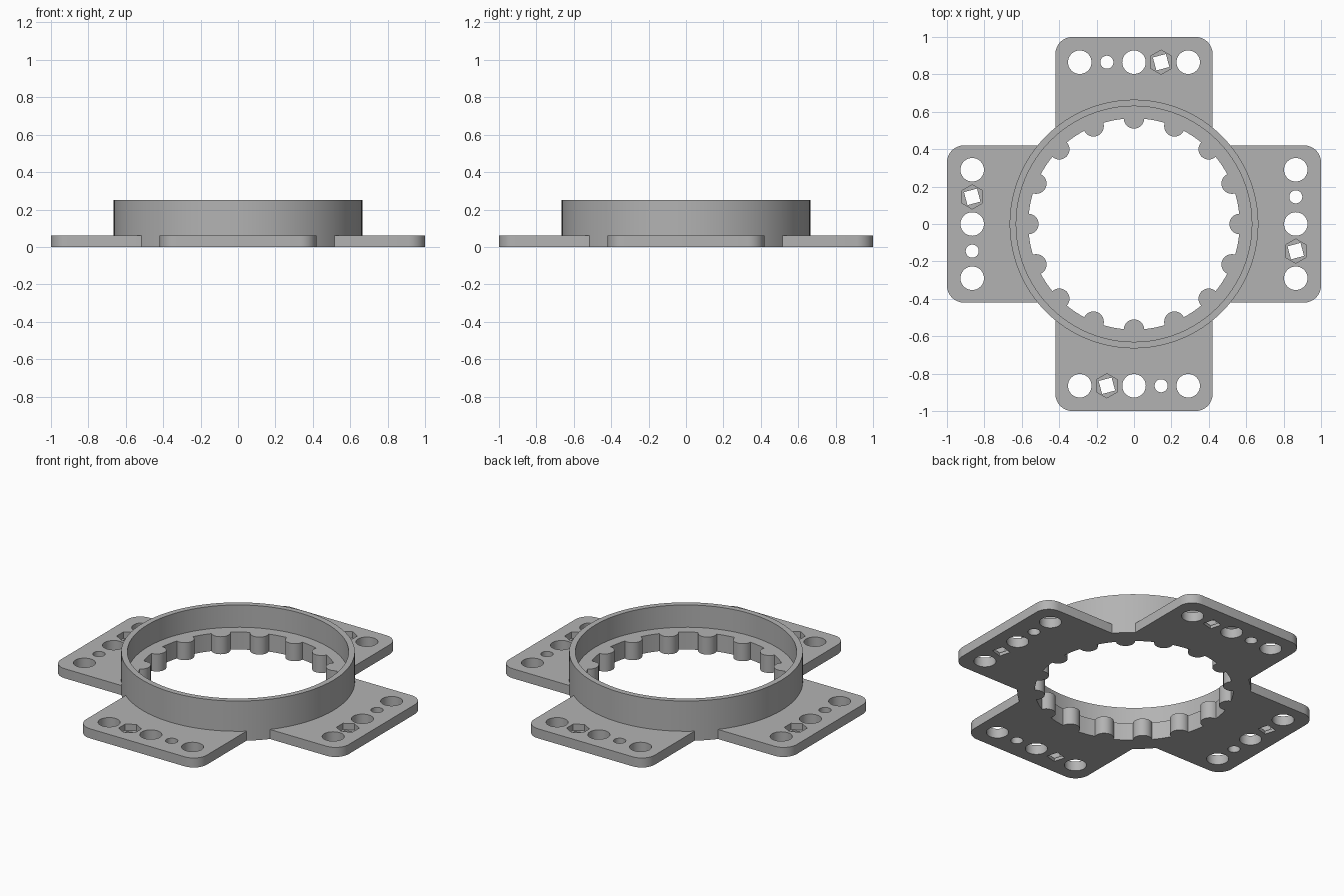
import bpy, bmesh, math
from math import pi, sin, cos, radians

if "Cube" in bpy.data.objects:
    bpy.data.objects.remove(bpy.data.objects["Cube"])

FLANGE_H, RING_H, LIP_H = 0.06, 0.25, 0.11
RING_R, WELL_R, LIP_R = 0.665, 0.63, 0.565
ARM_W, CORNER_R, TOOTH_R = 0.42, 0.09, 0.055

grey = bpy.data.materials.new("plain grey")
grey.diffuse_color = (0.45, 0.45, 0.45, 1)
grey.use_nodes = True
grey.node_tree.nodes["Principled BSDF"].inputs["Base Color"].default_value = grey.diffuse_color


def circle(r, n, cx=0, cy=0, start=0):
    return [(cx + r * cos(start + 2 * pi * i / n), cy + r * sin(start + 2 * pi * i / n))
            for i in range(n)]


def turn(p, quarter):
    for _ in range(quarter):
        p = (-p[1], p[0])
    return p


def prisms(name, outlines, z0, z1):
    """One object holding an upright prism for every outline."""
    bm = bmesh.new()
    for outline in outlines:
        face = bm.faces.new([bm.verts.new((x, y, z0)) for x, y in outline])
        top = bmesh.ops.extrude_face_region(bm, geom=[face])["geom"]
        bmesh.ops.translate(bm, vec=(0, 0, z1 - z0),
                            verts=[v for v in top if isinstance(v, bmesh.types.BMVert)])
    bmesh.ops.recalc_face_normals(bm, faces=bm.faces)
    mesh = bpy.data.meshes.new(name)
    bm.to_mesh(mesh)
    bm.free()
    mesh.materials.append(grey)
    obj = bpy.data.objects.new(name, mesh)
    bpy.context.collection.objects.link(obj)
    return obj


def combine(body, tool, operation):
    """Apply a boolean to the body and remove the tool."""
    tool.hide_render = True
    mod = body.modifiers.new("bool", 'BOOLEAN')
    mod.operation, mod.solver, mod.object = operation, 'EXACT', tool
    bpy.context.view_layer.objects.active = body
    bpy.ops.object.modifier_apply(modifier=mod.name)
    bpy.data.objects.remove(tool)


# Cross-shaped flange: each arm end has two rounded corners, then an inner corner
cross = []
for q in range(4):
    arm = []
    for side, a0 in ((-1, -90), (1, 0)):
        for i in range(9):
            a = radians(a0 + 90 * i / 8)
            arm.append((1 - CORNER_R + CORNER_R * cos(a),
                        side * (ARM_W - CORNER_R) + CORNER_R * sin(a)))
    arm.append((ARM_W, ARM_W))
    cross += [turn(p, q) for p in arm]
body = prisms("mounting_flange_with_ring", [cross], 0, FLANGE_H)

# Raised ring with a wide well above the lip
combine(body, prisms("ring", [circle(RING_R, 96)], 0, RING_H), 'UNION')
combine(body, prisms("well", [circle(WELL_R, 96)], LIP_H, RING_H + 0.1), 'DIFFERENCE')

# Toothed opening: sixteen round teeth point inwards
opening = []
limit = math.acos(TOOTH_R / (2 * LIP_R))
edge = 2 * math.asin(TOOTH_R / (2 * LIP_R))
for k in range(16):
    a = k * pi / 8
    cx, cy = LIP_R * cos(a), LIP_R * sin(a)
    for i in range(13):
        f = a + pi + limit * (1 - i / 6)
        opening.append((cx + TOOTH_R * cos(f), cy + TOOTH_R * sin(f)))
    for i in range(1, 4):
        g = a + edge + (pi / 8 - 2 * edge) * i / 4
        opening.append((LIP_R * cos(g), LIP_R * sin(g)))
combine(body, prisms("opening", [opening], -0.1, RING_H + 0.1), 'DIFFERENCE')

# Bolt holes in every arm, with one hexagonal nut pocket each
holes, pockets = [], []
for q in range(4):
    for y, r, n in ((-0.29, 0.063, 32), (0, 0.063, 32), (0.29, 0.063, 32),
                    (0.145, 0.035, 24), (-0.145, 0.051, 4)):
        cx, cy = turn((0.865, y), q)
        holes.append(circle(r, n, cx, cy, radians(60)))
        if n == 4:
            pockets.append(circle(0.065, 6, cx, cy, radians(30)))
combine(body, prisms("holes", holes, -0.1, 0.2), 'DIFFERENCE')
combine(body, prisms("pockets", pockets, 0.02, 0.2), 'DIFFERENCE')

# Smooth the round walls, keep edges crisp
bpy.ops.object.select_all(action='DESELECT')
body.select_set(True)
bpy.context.view_layer.objects.active = body
bpy.ops.object.shade_smooth_by_angle(angle=radians(30))
